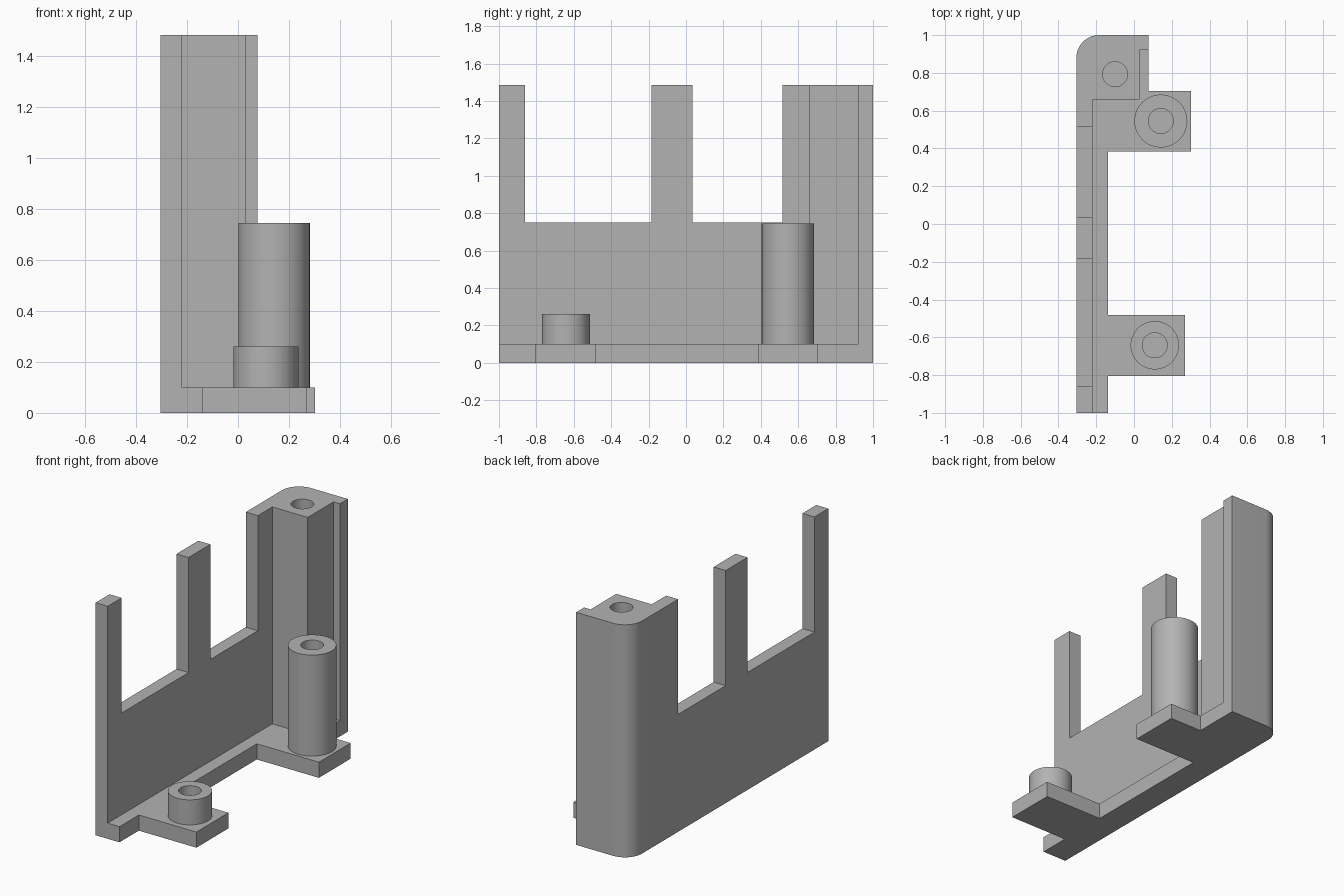
import bpy, math
from mathutils import Vector

if "Cube" in bpy.data.objects:
    bpy.data.objects.remove(bpy.data.objects["Cube"], do_unlink=True)

grey = bpy.data.materials.new("light grey plastic")
grey.use_nodes = True
grey.diffuse_color = (0.45, 0.45, 0.45, 1)
grey.node_tree.nodes["Principled BSDF"].inputs["Base Color"].default_value = (0.45, 0.45, 0.45, 1)

FLOOR, TOP, SILL = 0.10, 1.485, 0.75
OUT, INN = -0.305, -0.22


def prism(name, points, direction):
    """Solid made by sweeping a planar outline along a direction."""
    n = len(points)
    d = Vector(direction)
    verts = [Vector(p) for p in points] + [Vector(p) + d for p in points]
    faces = [tuple(reversed(range(n))), tuple(range(n, 2 * n))]
    faces += [(i, (i + 1) % n, (i + 1) % n + n, i + n) for i in range(n)]
    mesh = bpy.data.meshes.new(name)
    mesh.from_pydata(verts, [], faces)
    mesh.materials.append(grey)
    ob = bpy.data.objects.new(name, mesh)
    bpy.context.collection.objects.link(ob)
    return ob


def plan(name, pts, z0, z1):
    return prism(name, [(x, y, z0) for x, y in pts], (0, 0, z1 - z0))


def cylinder(name, x, y, r, z0, z1):
    n = 64
    ring = [(x + r * math.cos(math.tau * i / n), y + r * math.sin(math.tau * i / n)) for i in range(n)]
    return plan(name, ring, z0, z1)


def combine(target, other, operation):
    mod = target.modifiers.new(operation.lower(), "BOOLEAN")
    mod.operation, mod.object, mod.solver = operation, other, "EXACT"
    bpy.context.view_layer.objects.active = target
    bpy.ops.object.modifier_apply(modifier=mod.name)
    bpy.data.objects.remove(other, do_unlink=True)


def smooth(ob):
    bpy.ops.object.select_all(action="DESELECT")
    ob.select_set(True)
    bpy.context.view_layer.objects.active = ob
    bpy.ops.object.shade_smooth_by_angle(angle=math.radians(30))


# Rounded rear corner, shared by the floor and the corner pillar
R = 0.12
corner = [(OUT + R - R * math.sin(a), 1 - R + R * math.cos(a))
          for a in (math.pi / 2 * i / 12 for i in range(13))]

# Floor strip with two mounting tabs
frame = plan("frame", corner + [
    (OUT, -1), (-0.137, -1), (-0.137, -0.805), (0.27, -0.805), (0.27, -0.482),
    (-0.137, -0.482), (-0.137, 0.385), (0.302, 0.385), (0.302, 0.705),
    (0.076, 0.705), (0.076, 1)], 0, FLOOR)

# Corner pillar with its short rear lip
pillar = plan("corner_pillar", corner + [
    (OUT, 0.66), (0.03, 0.66), (0.03, 0.92), (0.076, 0.92), (0.076, 1)], 0, TOP)
combine(frame, pillar, "UNION")

# Side wall with two tall notches
wall_profile = [(-1, 0), (0.75, 0), (0.75, TOP), (0.515, TOP), (0.515, SILL), (0.035, SILL),
                (0.035, TOP), (-0.185, TOP), (-0.185, SILL), (-0.86, SILL), (-0.86, TOP), (-1, TOP)]
wall = prism("side_wall", [(OUT, y, z) for y, z in wall_profile], (INN - OUT, 0, 0))
combine(frame, wall, "UNION")

# Screw hole in the pillar
combine(frame, cylinder("pillar_hole", -0.10, 0.793, 0.066, FLOOR, TOP + 0.1), "DIFFERENCE")
smooth(frame)

# Hollow screw bosses on the tabs
for name, x, y, r, top in (("front_boss", 0.11, -0.642, 0.128, 0.26),
                           ("rear_boss", 0.142, 0.545, 0.14, 0.745)):
    boss = cylinder(name, x, y, r, FLOOR, top)
    combine(boss, cylinder("boss_hole", x, y, 0.066, FLOOR + 0.002, top + 0.1), "DIFFERENCE")
    smooth(boss)
